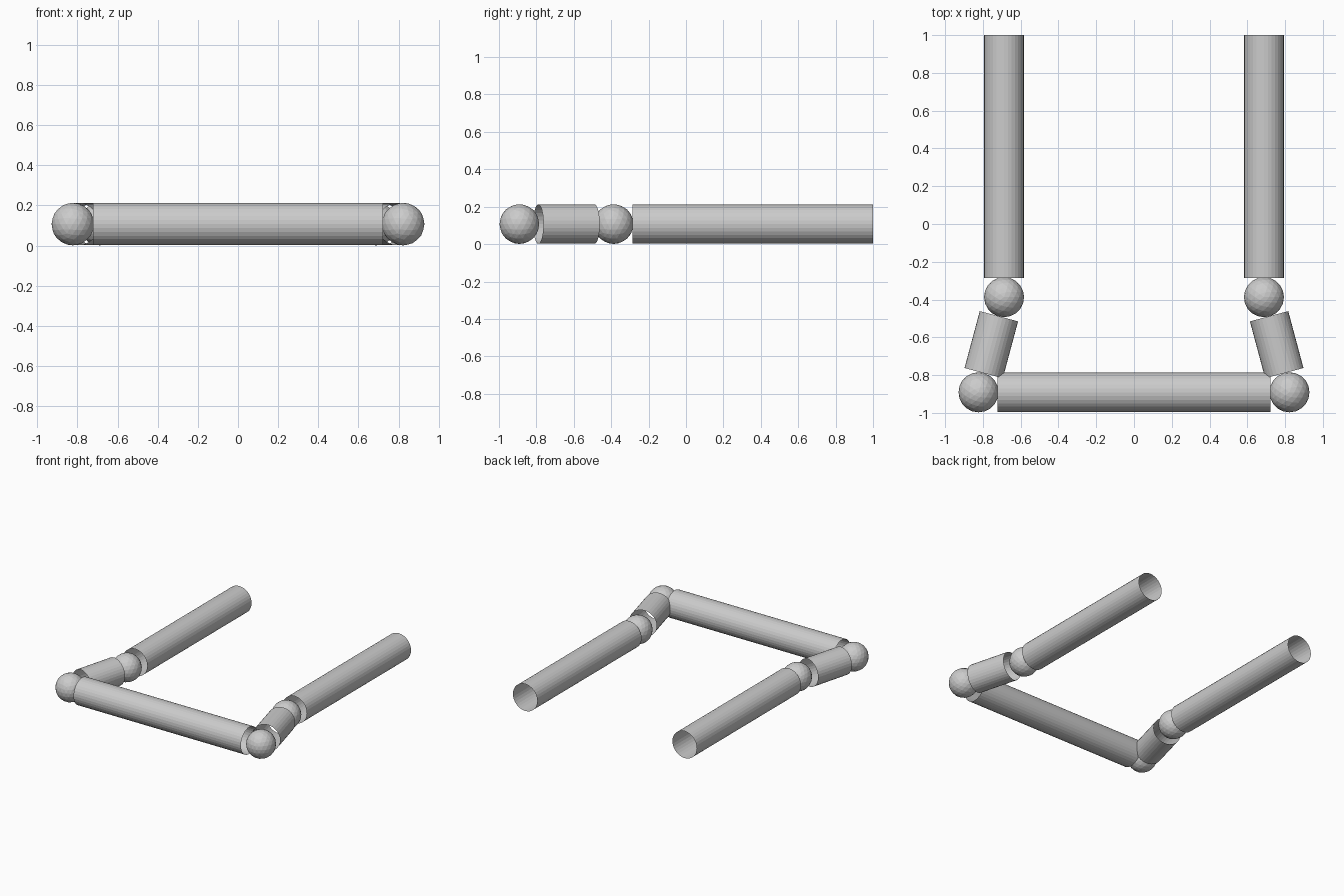
import bpy
from mathutils import Vector

if "Cube" in bpy.data.objects:
    bpy.data.objects.remove(bpy.data.objects["Cube"])

R = 0.105      # tube radius
Z = 0.107      # height of the tube axis
SIDES = 32


def tube(name, a, b):
    """Open-ended tube between two points in the ground plan."""
    a, b = Vector((*a, Z)), Vector((*b, Z))
    d = b - a
    bpy.ops.mesh.primitive_cylinder_add(
        vertices=SIDES, radius=R, depth=d.length, end_fill_type='NOTHING',
        location=(a + b) / 2, rotation=d.to_track_quat('Z', 'Y').to_euler())
    bpy.context.object.name = name


def ball(name, p):
    bpy.ops.mesh.primitive_ico_sphere_add(
        subdivisions=3, radius=0.106, location=(*p, Z))
    bpy.context.object.name = name


# Front crossbar
tube("front_bar", (-0.722, -0.891), (0.722, -0.891))

# Corner ball, angled link, elbow ball and long arm on each side
for side, s in (("left", -1), ("right", 1)):
    corner = Vector((s * 0.823, -0.891))
    elbow = Vector((s * 0.688, -0.387))
    gap = (elbow - corner).normalized() * R
    ball(side + "_corner_ball", corner)
    tube(side + "_link", corner + gap, elbow - gap)
    ball(side + "_elbow_ball", elbow)
    tube(side + "_arm", (s * 0.688, -0.285), (s * 0.688, 1.0))
